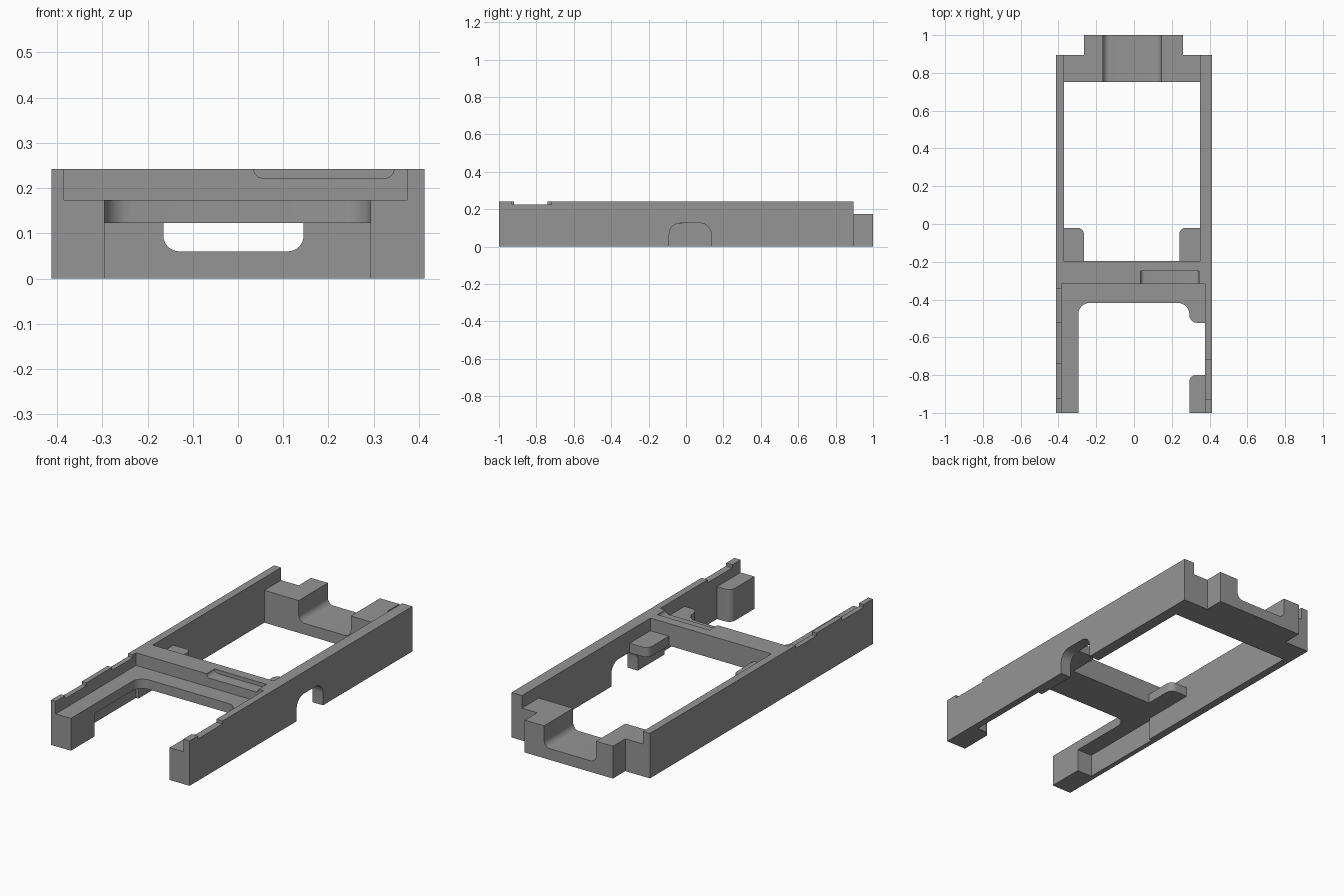
import bpy, bmesh, math
from mathutils import Vector

if "Cube" in bpy.data.objects:
    bpy.data.objects.remove(bpy.data.objects["Cube"])

grey = bpy.data.materials.new("plain grey")
grey.diffuse_color = (0.3, 0.3, 0.3, 1)
grey.use_nodes = True
grey.node_tree.nodes["Principled BSDF"].inputs["Base Color"].default_value = grey.diffuse_color


def rounded(points, steps=8):
    """Outline from (u, v, radius) corners; a radius above 0 gives an arc."""
    out = []
    for i, (u, v, r) in enumerate(points):
        p = Vector((u, v))
        if r == 0:
            out.append(p)
            continue
        a = (Vector(points[i - 1][:2]) - p).normalized()
        b = (Vector(points[(i + 1) % len(points)][:2]) - p).normalized()
        centre = p + (a + b) * r          # all corners are right angles
        for k in range(steps + 1):
            t = math.pi / 2 * k / steps
            out.append(centre - b * r * math.cos(t) - a * r * math.sin(t))
    return out


def prism(name, points, lo, hi, axis="z"):
    """Extrude an outline along an axis."""
    place = {"z": lambda u, v, w: (u, v, w),
             "y": lambda u, v, w: (u, w, v),
             "x": lambda u, v, w: (w, u, v)}[axis]
    bm = bmesh.new()
    outline = rounded(points)
    ends = [[bm.verts.new(place(p.x, p.y, w)) for p in outline] for w in (lo, hi)]
    n = len(outline)
    for ring in ends:
        bm.faces.new(ring)
    for i in range(n):
        j = (i + 1) % n
        bm.faces.new((ends[0][i], ends[0][j], ends[1][j], ends[1][i]))
    bmesh.ops.recalc_face_normals(bm, faces=bm.faces)
    mesh = bpy.data.meshes.new(name)
    bm.to_mesh(mesh)
    bm.free()
    mesh.materials.append(grey)
    ob = bpy.data.objects.new(name, mesh)
    bpy.context.collection.objects.link(ob)
    return ob


def rect(x0, x1, y0, y1):
    return [(x0, y0, 0), (x1, y0, 0), (x1, y1, 0), (x0, y1, 0)]


# Solid block with a narrower tongue at the back
frame = prism("frame", [(-.412, -1, 0), (.412, -1, 0), (.412, .895, 0), (.26, .895, 0),
                        (.26, 1, 0), (-.265, 1, 0), (-.265, .895, 0), (-.412, .895, 0)], 0, .242)

L, R = -.37, .35        # inner walls of the rear bay
FL, FR = -.385, .375    # inner walls of the front bay
cutters = [
    # rear bay, leaving two rounded tabs beside the crossbar
    prism("rear_bay", [(-.265, -.197, 0), (.24, -.197, 0), (.24, -.02, .035), (R, -.02, 0),
                       (R, .752, 0), (L, .752, 0), (L, -.02, 0), (-.265, -.02, .035)], -.1, .4),
    prism("rear_top", rect(L, R, -.197, 1.1), .174, .4),
    # rounded channel through the back block
    prism("back_channel", [(-.165, .06, .035), (.145, .06, .035), (.145, .4, 0), (-.165, .4, 0)],
          .6, 1.2, "y"),
    # front ledge and front opening
    prism("front_top", rect(FL, FR, -1.1, -.317), .174, .4),
    prism("front_opening", [(-.295, -1.1, 0), (.293, -1.1, 0), (.293, -.8, .035), (FR, -.8, 0),
                            (FR, -.523, 0), (.293, -.523, .04), (.293, -.418, .06),
                            (-.295, -.418, .06)], -.1, .4),
    # hollow underside behind the front legs
    prism("underside", [(FL, -.8, 0), (FR, -.8, 0), (FR, -.317, 0), (R, -.317, 0),
                        (R, .3, 0), (L, .3, 0), (L, -.317, 0), (FL, -.317, 0)], -.1, .123),
    # shallow pocket in the crossbar
    prism("pocket", [(.035, .222, .02), (.345, .222, .02), (.345, .4, 0), (.035, .4, 0)],
          -.4, -.25, "y"),
    # arched cutout in the right rail
    prism("side_arch", [(-.09, -.1, 0), (.135, -.1, 0), (.135, .125, .06), (-.09, .125, .06)],
          .345, .6, "x"),
]
# Shallow dips along the front rail tops
for x0, x1, y0, y1 in ((-.6, FL, -.92, -.74), (-.6, FL, -.52, -.345), (FR, .6, -.93, -.72)):
    cutters.append(prism("rail_dip", rect(x0, x1, y0, y1), .226, .4))

bpy.context.view_layer.objects.active = frame
for cutter in cutters:
    cutter.hide_render = True
    mod = frame.modifiers.new("cut", "BOOLEAN")
    mod.operation, mod.solver, mod.object = "DIFFERENCE", "EXACT", cutter
    bpy.ops.object.modifier_apply(modifier=mod.name)
for cutter in cutters:
    bpy.data.objects.remove(cutter)

# Smooth arcs, sharp edges
frame.select_set(True)
bpy.ops.object.shade_smooth_by_angle(angle=math.radians(30))
